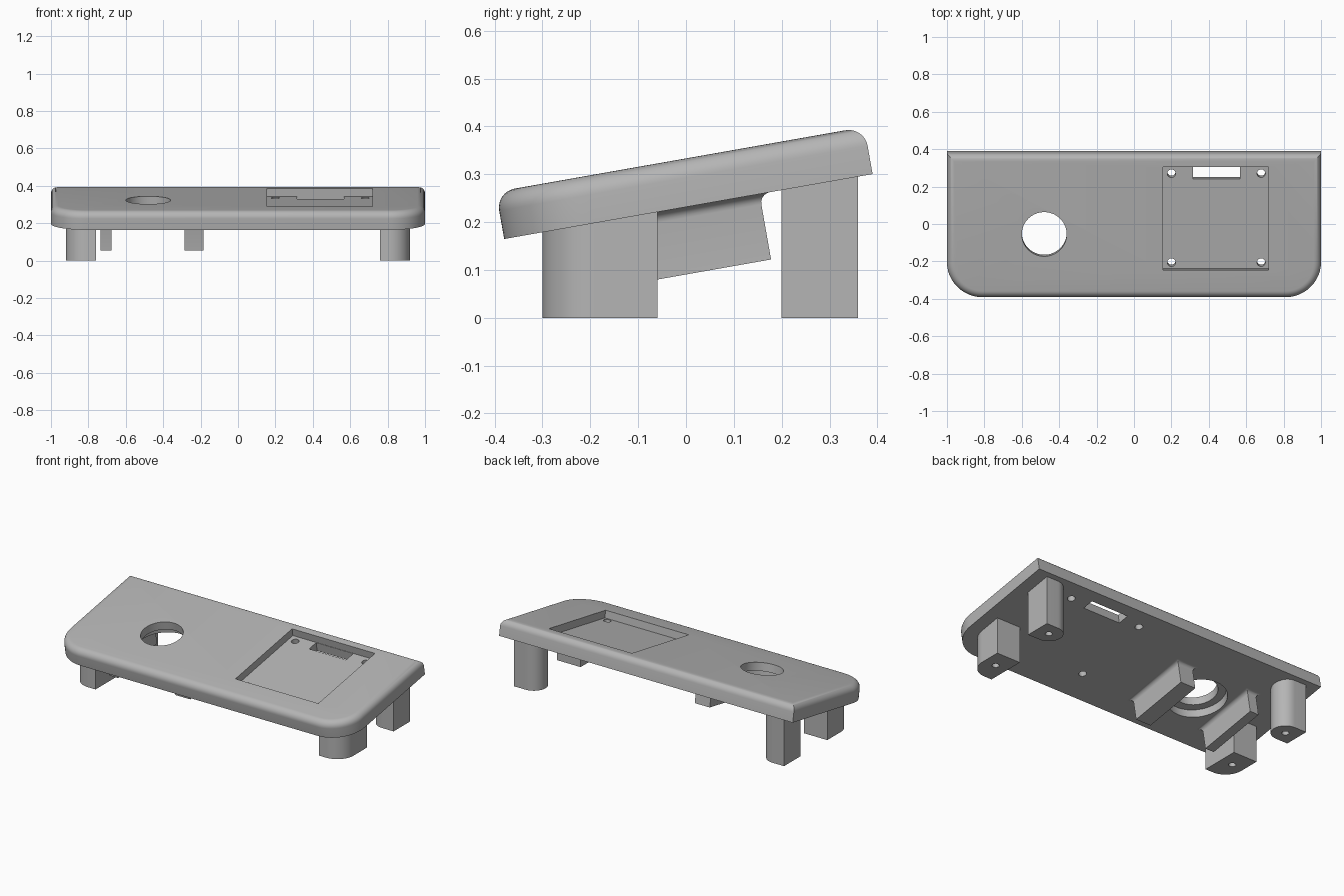
import bpy, bmesh, math
from mathutils import Matrix

if "Cube" in bpy.data.objects:
    bpy.data.objects.remove(bpy.data.objects["Cube"], do_unlink=True)

TILT = math.radians(10)
PLATE_FRAME = Matrix.Translation((0, 0.005, 0.2325)) @ Matrix.Rotation(TILT, 4, 'X')
HALF_DEPTH, THICK = 0.391, 0.10

grey = bpy.data.materials.new("plain grey")
grey.use_nodes = True
grey.diffuse_color = (0.46, 0.46, 0.46, 1)
grey.node_tree.nodes["Principled BSDF"].inputs["Base Color"].default_value = grey.diffuse_color


def make_object(name, bm, matrix=None):
    bmesh.ops.recalc_face_normals(bm, faces=bm.faces)
    mesh = bpy.data.meshes.new(name)
    bm.to_mesh(mesh)
    bm.free()
    if matrix:
        mesh.transform(matrix)
    mesh.materials.append(grey)
    ob = bpy.data.objects.new(name, mesh)
    bpy.context.collection.objects.link(ob)
    return ob


def prism(points, z0, z1):
    bm = bmesh.new()
    face = bm.faces.new([bm.verts.new((x, y, z0)) for x, y in points])
    top = bmesh.ops.extrude_face_region(bm, geom=[face])["geom"]
    verts = [g for g in top if isinstance(g, bmesh.types.BMVert)]
    bmesh.ops.translate(bm, vec=(0, 0, z1 - z0), verts=verts)
    return bm


def arc(cx, cy, r, start, end, steps=20):
    angles = [math.radians(start + (end - start) * i / steps) for i in range(steps + 1)]
    return [(cx + r * math.cos(a), cy + r * math.sin(a)) for a in angles]


def rect(x0, x1, y0, y1):
    return [(x0, y0), (x1, y0), (x1, y1), (x0, y1)]


def disc(x, y, r, steps=32):
    return arc(x, y, r, 0, 360, steps)[:-1]


def cut(target, points, z0, z1, matrix=None):
    cutter = make_object("cutter", prism(points, z0, z1), matrix)
    cutter.hide_render = True
    mod = target.modifiers.new("cut", 'BOOLEAN')
    mod.operation, mod.solver, mod.object = 'DIFFERENCE', 'EXACT', cutter
    select(target)
    bpy.ops.object.modifier_apply(modifier=mod.name)
    bpy.data.objects.remove(cutter, do_unlink=True)


def select(ob):
    bpy.ops.object.select_all(action='DESELECT')
    ob.select_set(True)
    bpy.context.view_layer.objects.active = ob


parts = []

# Sloped plate: round front corners, square back corners, rounded top rim
R = 0.19
outline = (arc(R - 1, R - HALF_DEPTH, R, 180, 270) + arc(1 - R, R - HALF_DEPTH, R, 270, 360)
           + [(1, HALF_DEPTH), (-1, HALF_DEPTH)])
bm = prism(outline, 0, THICK)
rim = [e for e in bm.edges if all(v.co.z > THICK / 2 for v in e.verts)]
bmesh.ops.bevel(bm, geom=rim, offset=0.04, segments=8, profile=0.5, affect='EDGES')
plate = make_object("sloped_plate", bm, PLATE_FRAME)
parts.append(plate)

# Round opening with a wider recess underneath
cut(plate, disc(-0.48, -0.043, 0.12, 64), -0.1, 0.2, PLATE_FRAME)
cut(plate, disc(-0.48, -0.043, 0.166, 64), -0.1, 0.05, PLATE_FRAME)

# Square pocket, cable slot and four screw holes
cut(plate, rect(0.155, 0.72, -0.238, 0.322), 0.055, 0.2, PLATE_FRAME)
cut(plate, rect(0.315, 0.567, 0.25, 0.32), -0.1, 0.08, PLATE_FRAME)
for x in (0.20, 0.68):
    for y in (-0.204, 0.279):
        cut(plate, disc(x, y, 0.022), -0.1, 0.08, PLATE_FRAME)


# Ribs under the plate, flaring where they meet it
def rib(name, x0, x1):
    flare, steps = 0.022, 6
    levels = [(-0.139, 0)]
    for i in range(steps + 1):
        a = math.pi / 2 * i / steps
        levels.append((flare * (math.sin(a) - 1), flare * (1 - math.cos(a))))
    levels.append((0.01, flare))
    bm = bmesh.new()
    rings = [[bm.verts.new((x, y, z)) for x, y in rect(x0 - d, x1 + d, -0.234 - d, 0.151 + d)]
             for z, d in levels]
    for low, high in zip(rings, rings[1:]):
        for i in range(4):
            j = (i + 1) % 4
            bm.faces.new((low[i], low[j], high[j], high[i]))
    bm.faces.new(rings[0])
    bm.faces.new(rings[-1])
    parts.append(make_object(name, bm, PLATE_FRAME))


rib("right_rib", -0.735, -0.676)
rib("left_rib", -0.286, -0.184)


# Upright legs, trimmed to the slope of the plate
def leg(name, points, side, hole_y):
    bm = prism([(x * side, y) for x, y in points], 0, 1)
    for v in bm.verts:
        if v.co.z > 0.5:
            v.co.z = 0.25 + (v.co.y - 0.005) * math.tan(TILT)
    ob = make_object(name, bm)
    cut(ob, disc(0.84 * side, hole_y, 0.02), -0.1, 0.1)
    parts.append(ob)


front_outline = [(0.76, -0.06), (0.76, -0.30)] + arc(0.81, -0.19, 0.11, 270, 360) + [(0.92, -0.06)]
back_outline = [(0.92, 0.20), (0.92, 0.36)] + arc(0.84, 0.28, 0.08, 90, 270)
for side, label in ((1, "left"), (-1, "right")):
    leg("front_leg_" + label, front_outline, side, -0.17)
    leg("back_leg_" + label, back_outline, side, 0.28)

for ob in parts:
    select(ob)
    bpy.ops.object.shade_smooth_by_angle(angle=math.radians(30))
